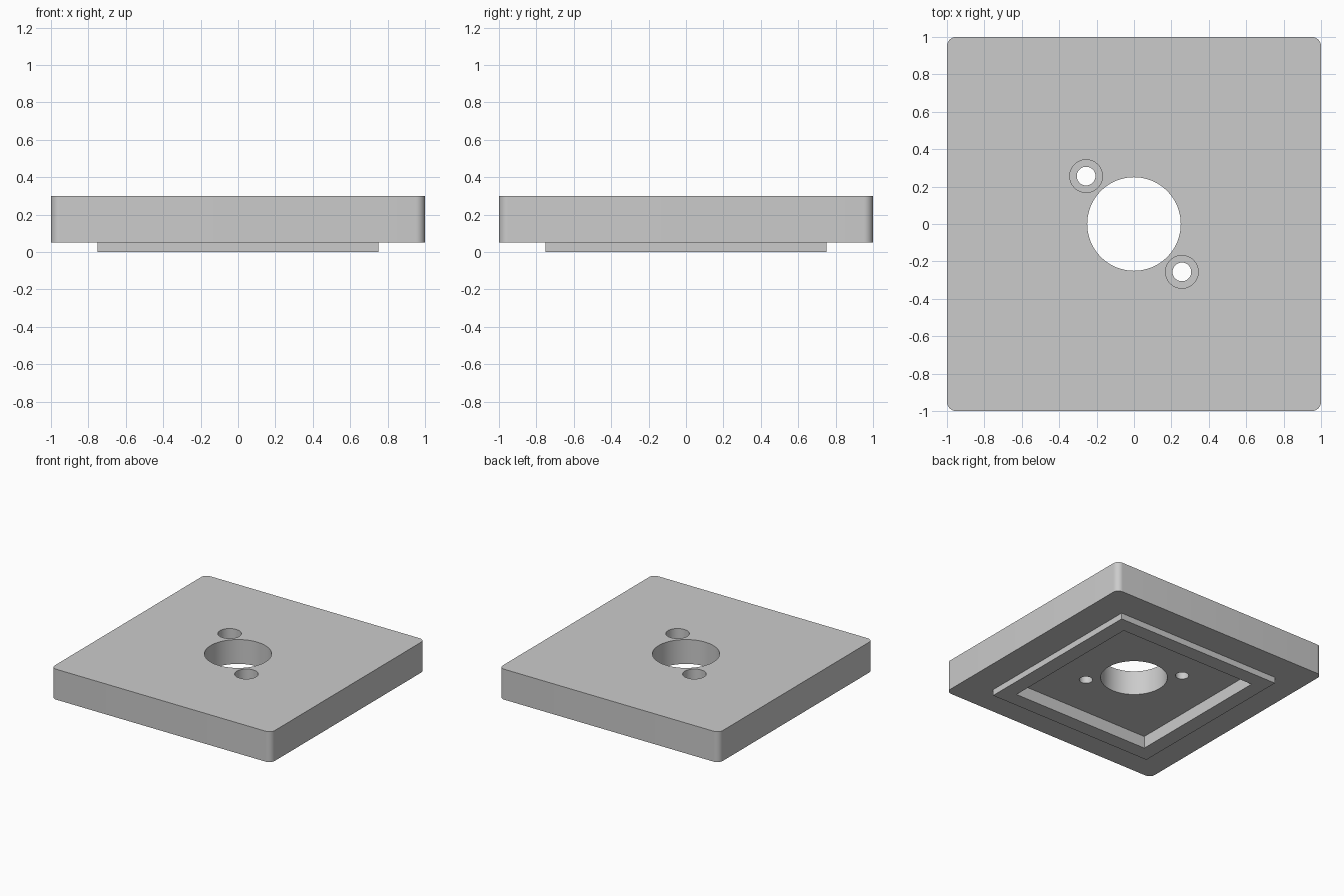
import bpy
import bmesh
from math import radians

cube = bpy.data.objects.get("Cube")
if cube:
    bpy.data.objects.remove(cube, do_unlink=True)

grey = bpy.data.materials.new("plain_grey")
grey.use_nodes = True
COLOR = (0.6, 0.6, 0.6, 1)
grey.diffuse_color = COLOR
grey.node_tree.nodes["Principled BSDF"].inputs["Base Color"].default_value = COLOR


def finish(name, bm):
    mesh = bpy.data.meshes.new(name)
    bm.to_mesh(mesh)
    bm.free()
    mesh.materials.append(grey)
    obj = bpy.data.objects.new(name, mesh)
    bpy.context.collection.objects.link(obj)
    return obj


def block(name, half, z0, z1, corner=0):
    """Square block, with rounded vertical edges if corner is set."""
    bm = bmesh.new()
    bmesh.ops.create_cube(bm, size=1)
    for v in bm.verts:
        v.co = (v.co.x * 2 * half, v.co.y * 2 * half, z1 if v.co.z > 0 else z0)
    if corner:
        upright = [e for e in bm.edges
                   if abs(e.verts[0].co.z - e.verts[1].co.z) > 0.01]
        bmesh.ops.bevel(bm, geom=upright, offset=corner, segments=10,
                        profile=0.5, affect='EDGES')
    return finish(name, bm)


def cylinder(name, x, y, radius, z0, z1, sides=64):
    bm = bmesh.new()
    bmesh.ops.create_cone(bm, cap_ends=True, segments=sides, radius1=radius,
                          radius2=radius, depth=z1 - z0)
    bmesh.ops.translate(bm, verts=bm.verts, vec=(x, y, (z0 + z1) / 2))
    return finish(name, bm)


def combine(target, tool, operation):
    """Apply a boolean and discard the tool."""
    mod = target.modifiers.new(tool.name, 'BOOLEAN')
    mod.operation = operation
    mod.solver = 'EXACT'
    mod.object = tool
    bpy.context.view_layer.objects.active = target
    bpy.ops.object.modifier_apply(modifier=mod.name)
    bpy.data.objects.remove(tool, do_unlink=True)


# Rounded plate with a raised square rim underneath
plate = block("mounting_plate", 1, 0.05, 0.3, corner=0.05)
combine(plate, block("lower_rim", 0.75, 0, 0.15), 'UNION')

# Square recess inside the rim
combine(plate, block("recess", 0.625, -0.1, 0.1), 'DIFFERENCE')

# Centre hole
combine(plate, cylinder("centre_hole", 0, 0, 0.25, -0.2, 0.5, 96), 'DIFFERENCE')

# Two counterbored screw holes on the diagonal
for side in (-1, 1):
    x, y = side * 0.256, -side * 0.256
    combine(plate, cylinder("screw_hole", x, y, 0.05, -0.2, 0.5), 'DIFFERENCE')
    combine(plate, cylinder("counterbore", x, y, 0.0875, 0.2, 0.5), 'DIFFERENCE')

# Smooth round walls, sharp edges
bpy.ops.object.select_all(action='DESELECT')
plate.select_set(True)
bpy.context.view_layer.objects.active = plate
bpy.ops.object.shade_smooth_by_angle(angle=radians(30))
